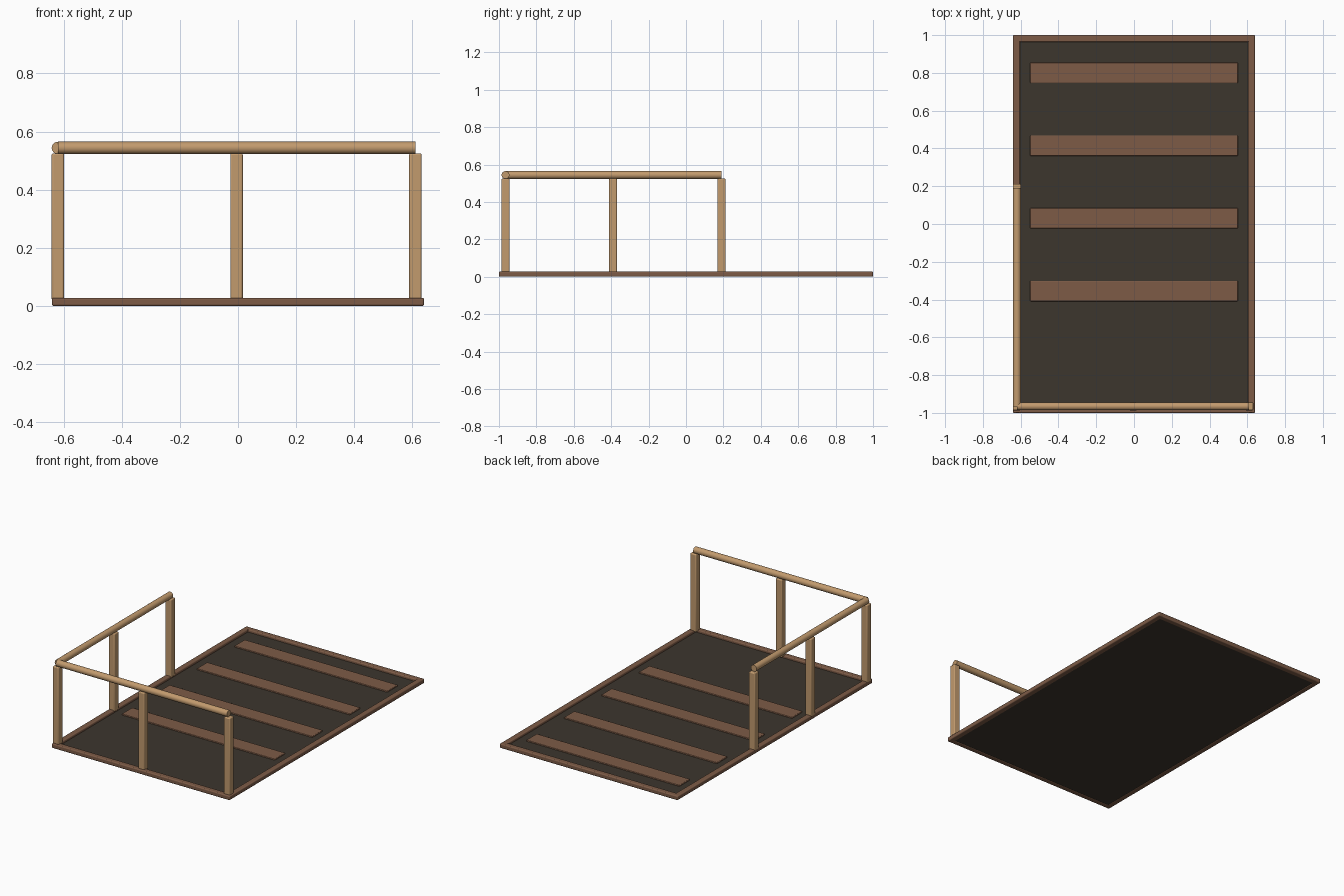
import bpy
import math

if "Cube" in bpy.data.objects:
    bpy.data.objects.remove(bpy.data.objects["Cube"])


def material(name, rgb):
    m = bpy.data.materials.new(name)
    m.diffuse_color = (*rgb, 1)
    m.use_nodes = True
    m.node_tree.nodes["Principled BSDF"].inputs["Base Color"].default_value = m.diffuse_color
    return m


TAN = material("light wood", (0.54, 0.325, 0.155))
BROWN = material("brown wood", (0.205, 0.105, 0.062))
DARK = material("dark panel", (0.046, 0.037, 0.027))


def finish(ob, name, mat):
    ob.name = name
    ob.data.materials.append(mat)
    bpy.ops.object.shade_smooth_by_angle(angle=math.radians(35))


def box(name, lo, hi, mat, bevel=0.0):
    """Box between two corners, with rounded edges."""
    center = [(a + b) / 2 for a, b in zip(lo, hi)]
    bpy.ops.mesh.primitive_cube_add(size=1, location=center)
    ob = bpy.context.object
    ob.scale = [b - a for a, b in zip(lo, hi)]
    bpy.ops.object.transform_apply(location=False, rotation=False, scale=True)
    if bevel:
        mod = ob.modifiers.new("rounded edges", 'BEVEL')
        mod.width = bevel
        mod.segments = 3
    finish(ob, name, mat)


def rail(name, center, length, rotation):
    bpy.ops.mesh.primitive_cylinder_add(vertices=24, radius=0.021, depth=length,
                                        location=center, rotation=rotation)
    finish(bpy.context.object, name, TAN)


W, L, T, B = 0.64, 1.0, 0.028, 0.036   # half width, half length, frame height, frame width

# Base frame
for s, side in ((-1, "left"), (1, "right")):
    x0, x1 = sorted((s * W, s * (W - B)))
    box(side + "_frame", (x0, -L, 0), (x1, L, T), BROWN, 0.006)
for s, side in ((-1, "front"), (1, "back")):
    y0, y1 = sorted((s * L, s * (L - B)))
    box(side + "_frame", (-W, y0, 0), (W, y1, T), BROWN, 0.006)

# Floor panel
box("floor_panel", (-W + 0.02, -L + 0.02, 0.002), (W - 0.02, L - 0.02, 0.012), DARK)

# Cross slats
for i in range(4):
    y = 0.80 - i * 0.385
    box(f"slat_{i + 1}", (-0.55, y - 0.054, 0.008), (0.55, y + 0.054, 0.02), BROWN, 0.004)

# Posts of the front and left railings
H = 0.525
PX, PY = -0.62, -0.965
posts = {"corner_post": (PX, PY), "front_middle_post": (-0.005, PY),
         "front_right_post": (0.61, PY), "left_middle_post": (PX, -0.39),
         "left_back_post": (PX, 0.19)}
for name, (x, y) in posts.items():
    r = 0.0215
    box(name, (x - r, y - r, 0.02), (x + r, y + r, H), TAN, 0.006)

# Round handrails meeting at the front left corner
rail("front_rail", ((PX + 0.61) / 2, PY, 0.544), 0.61 - PX, (0, math.pi / 2, 0))
rail("left_rail", (PX, (PY + 0.19) / 2, 0.544), 0.19 - PY, (math.pi / 2, 0, 0))
